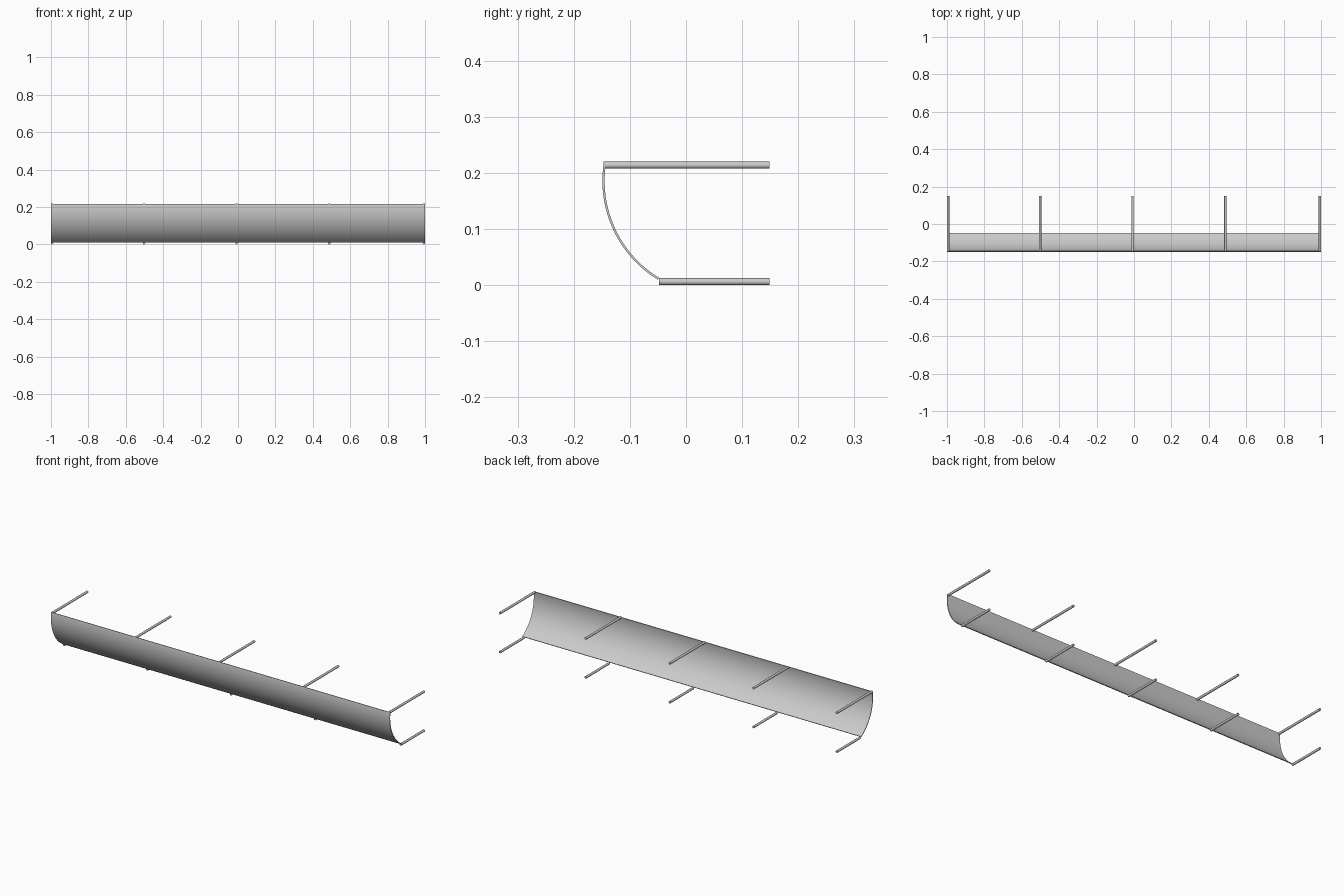
import bpy, bmesh, math

if "Cube" in bpy.data.objects:
    bpy.data.objects.remove(bpy.data.objects["Cube"])

# Cross-section of the curved panel: a circular arc in the y-z plane
CY, CZ = 0.0576, 0.186
R_OUT, R_IN = 0.2066, 0.2026
A0, A1 = math.radians(171.4), math.radians(238.5)
SEG = 40
ROD_R = 0.0062


def smooth(obj):
    bpy.context.view_layer.objects.active = obj
    obj.select_set(True)
    bpy.ops.object.shade_smooth_by_angle(angle=math.radians(35))
    obj.select_set(False)


def curved_panel():
    bm = bmesh.new()
    rings = []
    for i in range(SEG + 1):
        a = A0 + (A1 - A0) * i / SEG
        rings.append([bm.verts.new((x, CY + r * math.cos(a), CZ + r * math.sin(a)))
                      for x, r in ((-1, R_OUT), (1, R_OUT), (1, R_IN), (-1, R_IN))])
    for p, q in zip(rings, rings[1:]):
        for k in range(4):
            bm.faces.new((p[k], p[(k + 1) % 4], q[(k + 1) % 4], q[k]))
    bm.faces.new(rings[0])
    bm.faces.new(rings[-1])
    bmesh.ops.recalc_face_normals(bm, faces=bm.faces)
    me = bpy.data.meshes.new("curved_panel")
    bm.to_mesh(me)
    bm.free()
    obj = bpy.data.objects.new("curved_panel", me)
    bpy.context.collection.objects.link(obj)
    smooth(obj)


def rod(name, x, y0, y1, z):
    bpy.ops.mesh.primitive_cylinder_add(
        vertices=24, radius=ROD_R, depth=y1 - y0,
        location=(x, (y0 + y1) / 2, z), rotation=(math.pi / 2, 0, 0))
    obj = bpy.context.object
    obj.name = name
    smooth(obj)


# Panel with five pairs of mounting rods reaching back
curved_panel()
for n, x in enumerate((-0.9938, -0.502, -0.008, 0.488, 0.9938), 1):
    rod(f"upper_rod_{n}", x, -0.147, 0.149, 0.2138)
    rod(f"lower_rod_{n}", x, -0.048, 0.149, ROD_R)
